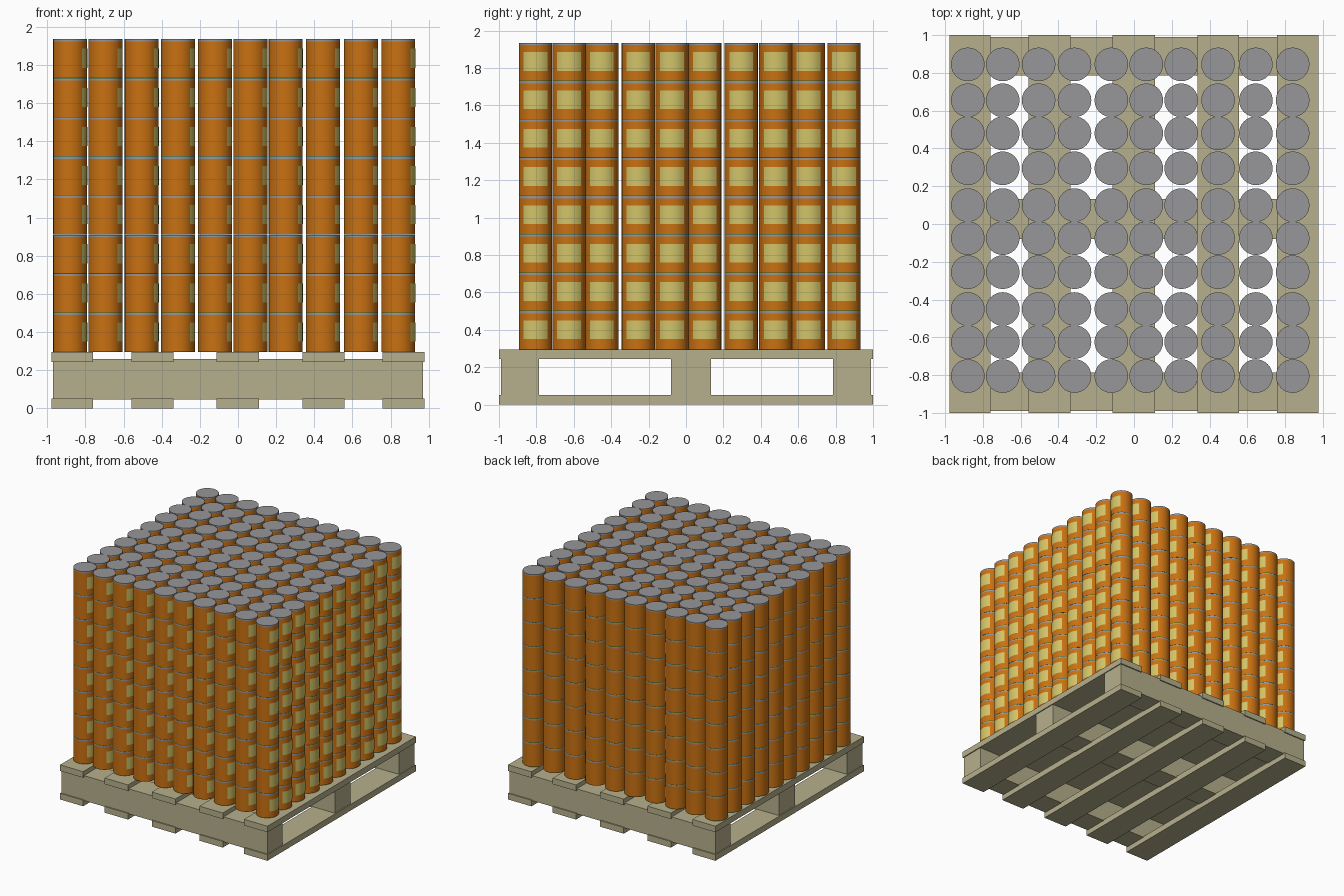
import bpy, bmesh
from math import sin, cos, tau

if "Cube" in bpy.data.objects:
    bpy.data.objects.remove(bpy.data.objects["Cube"])


def material(name, rgb):
    m = bpy.data.materials.new(name)
    m.diffuse_color = (*rgb, 1)
    m.use_nodes = True
    m.node_tree.nodes["Principled BSDF"].inputs["Base Color"].default_value = m.diffuse_color
    return m


WOOD = material("wood", (0.47, 0.435, 0.265))
CAN_MATS = [material("orange_paint", (0.58, 0.165, 0.006)),
            material("grey_metal", (0.31, 0.31, 0.32)),
            material("label_yellow", (0.64, 0.55, 0.14)),
            material("base_green", (0.02, 0.12, 0.02))]
BODY, LID, LABEL, BASE = range(4)


def box(name, x, y, z):
    """Axis-aligned box from (min, max) pairs."""
    bm = bmesh.new()
    bmesh.ops.create_cube(bm, size=1)
    for v in bm.verts:
        v.co = [lo + (c + 0.5) * (hi - lo) for c, (lo, hi) in zip(v.co, (x, y, z))]
    me = bpy.data.meshes.new(name)
    bm.to_mesh(me)
    bm.free()
    me.materials.append(WOOD)
    ob = bpy.data.objects.new(name, me)
    bpy.context.collection.objects.link(ob)


# Pallet: five boards above and below three stringers
for x in [(-0.978, -0.76), (-0.558, -0.337), (-0.113, 0.11), (0.337, 0.557), (0.757, 0.978)]:
    box("top_board", x, (-1, 1), (0.243, 0.295))
    box("bottom_board", x, (-1, 1), (0, 0.052))
for y in [(-0.99, -0.785), (-0.08, 0.133), (0.785, 0.99)]:
    box("stringer", (-0.97, 0.97), y, (0.045, 0.258))

# One stack of eight cans, shared by every position on the pallet
SIDES, R, H, LAYERS, DECK = 32, 0.089, 0.205, 8, 0.295


def ring(bm, r, z, first=0, count=SIDES):
    return [bm.verts.new((r * cos(tau * i / SIDES), r * sin(tau * i / SIDES), z))
            for i in range(first, first + count)]


def strip(bm, low, high, mat, closed=True):
    n = len(low)
    for i in range(n if closed else n - 1):
        j = (i + 1) % n
        f = bm.faces.new((low[i], low[j], high[j], high[i]))
        f.material_index, f.smooth = mat, True


def cap(bm, verts, mat):
    f = bm.faces.new(verts)
    f.material_index = mat
    for e in f.edges:
        e.smooth = False


def add_can(bm, z):
    # Wall: green foot, orange body, grey rim
    levels = [ring(bm, R, z + h) for h in (0.0, 0.003, H - 0.012, H - 0.0004)]
    for low, high, mat in zip(levels, levels[1:], (BASE, BODY, LID)):
        strip(bm, low, high, mat)
    cap(bm, levels[0][::-1], BASE)
    cap(bm, levels[-1], LID)
    # Label on the +x quarter of the wall
    strip(bm, ring(bm, R + 0.0008, z + 0.055, -4, 9),
          ring(bm, R + 0.0008, z + 0.155, -4, 9), LABEL, closed=False)


bm = bmesh.new()
for k in range(LAYERS):
    add_can(bm, k * H)
stack = bpy.data.meshes.new("can_stack")
bm.to_mesh(stack)
bm.free()
for m in CAN_MATS:
    stack.materials.append(m)

# Ten by ten stacks with slightly uneven spacing
XS = (-0.88, -0.695, -0.505, -0.315, -0.12, 0.065, 0.25, 0.445, 0.645, 0.84)
YS = (-0.805, -0.625, -0.45, -0.255, -0.075, 0.1, 0.295, 0.48, 0.655, 0.845)
for x in XS:
    for y in YS:
        ob = bpy.data.objects.new("can_stack", stack)
        ob.location = (x, y, DECK)
        bpy.context.collection.objects.link(ob)
